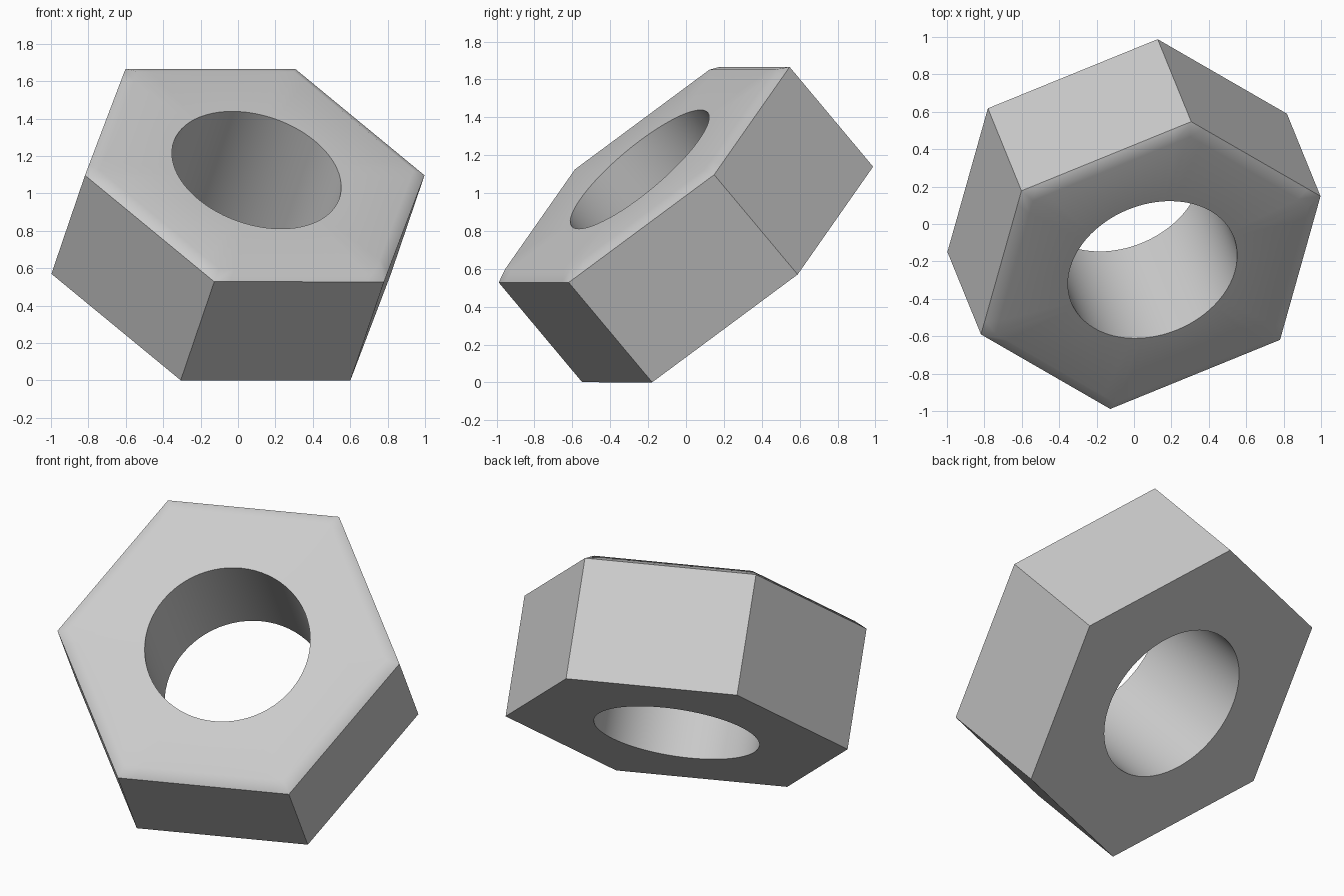
import bpy, bmesh
from math import cos, sin, pi, radians
from mathutils import Matrix, Vector

cube = bpy.data.objects.get("Cube")
if cube:
    bpy.data.objects.remove(cube, do_unlink=True)

SEGMENTS = 72          # columns around the nut, a multiple of six
RADIUS, HOLE, HEIGHT = 0.98, 0.468, 0.71
INSET, CHAMFER = 0.925, 0.038


def material(name, colour):
    mat = bpy.data.materials.new(name)
    mat.use_nodes = True
    mat.diffuse_color = colour
    mat.node_tree.nodes["Principled BSDF"].inputs["Base Color"].default_value = colour
    return mat


def circle(angle):
    return 1.0


def hexagon(angle):
    return cos(pi / 6) / cos(angle % (pi / 3) - pi / 6)


# Closed cross-section: shape, radius and height of each ring
section = [
    (circle, HOLE, 0),
    (hexagon, RADIUS, 0),
    (hexagon, RADIUS, HEIGHT),
    (hexagon, RADIUS * INSET, HEIGHT + CHAMFER),
    (circle, HOLE, HEIGHT + CHAMFER),
]

bm = bmesh.new()
rings = []
for shape, radius, z in section:
    ring = []
    for i in range(SEGMENTS):
        a = 2 * pi * i / SEGMENTS
        r = radius * shape(a)
        ring.append(bm.verts.new((r * cos(a), r * sin(a), z)))
    rings.append(ring)

# Skin neighbouring rings, the last one closing the bore
for k, lower in enumerate(rings):
    upper = rings[(k + 1) % len(rings)]
    for i in range(SEGMENTS):
        j = (i + 1) % SEGMENTS
        bm.faces.new((lower[i], lower[j], upper[j], upper[i]))
bmesh.ops.recalc_face_normals(bm, faces=bm.faces)

mesh = bpy.data.meshes.new("hex_nut")
bm.to_mesh(mesh)
bm.free()
nut = bpy.data.objects.new("hex_nut", mesh)
bpy.context.collection.objects.link(nut)
mesh.materials.append(material("light grey metal", (0.6, 0.6, 0.6, 1)))

# Tilt the nut so that it rests on one lower edge
x_axis = Vector((0.926, 0.377, 0)).normalized()
z_axis = Vector((0.253, -0.621, 0.742)).normalized()
y_axis = z_axis.cross(x_axis)
tilt = Matrix((x_axis, y_axis, z_axis)).transposed().to_4x4()
nut.matrix_world = Matrix.Translation((-0.09, 0.22, 0.57)) @ tilt

# Soft chamfer and bore, crisp outer edges
bpy.context.view_layer.objects.active = nut
nut.select_set(True)
bpy.ops.object.shade_smooth_by_angle(angle=radians(40))
weighted = nut.modifiers.new("weighted_normals", 'WEIGHTED_NORMAL')
weighted.keep_sharp = True
